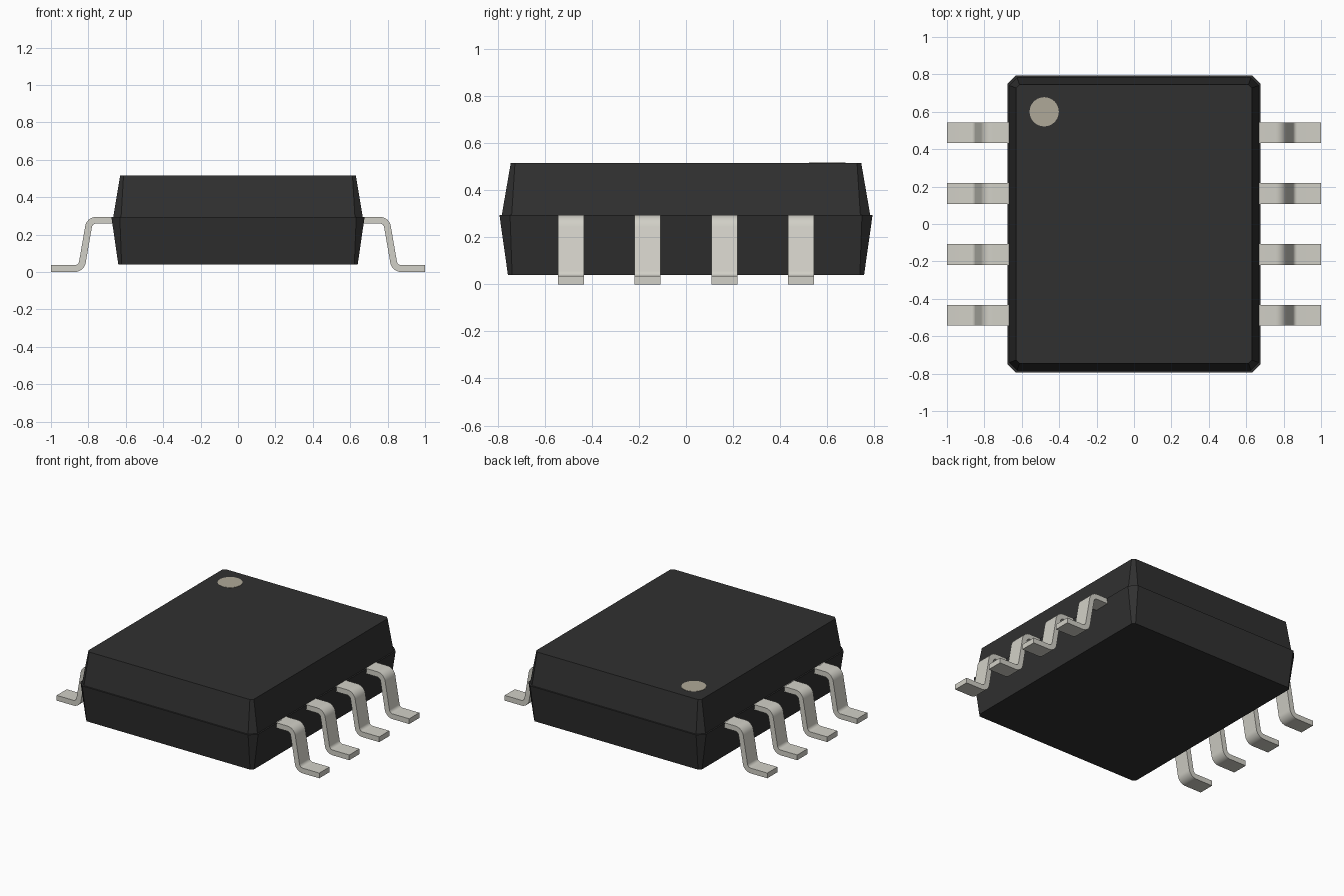
import bpy
import bmesh
import math
from mathutils import Vector

cube = bpy.data.objects.get("Cube")
if cube:
    bpy.data.objects.remove(cube, do_unlink=True)


def make_material(name, rgb):
    mat = bpy.data.materials.new(name)
    mat.use_nodes = True
    mat.diffuse_color = (*rgb, 1)
    mat.node_tree.nodes["Principled BSDF"].inputs["Base Color"].default_value = (*rgb, 1)
    return mat


BLACK = make_material("black plastic", (0.03, 0.03, 0.03))
METAL = make_material("tinned metal", (0.64, 0.63, 0.57))
TAN = make_material("tan marking", (0.43, 0.395, 0.315))


def finish(bm, name, mat):
    bmesh.ops.recalc_face_normals(bm, faces=bm.faces)
    mesh = bpy.data.meshes.new(name)
    bm.to_mesh(mesh)
    bm.free()
    mesh.materials.append(mat)
    obj = bpy.data.objects.new(name, mesh)
    bpy.context.collection.objects.link(obj)
    return obj


def loft(bm, rings):
    """Closed solid through rings that have equal point counts."""
    loops = [[bm.verts.new(p) for p in ring] for ring in rings]
    for a, b in zip(loops, loops[1:]):
        for i in range(len(a)):
            j = (i + 1) % len(a)
            bm.faces.new((a[i], a[j], b[j], b[i]))
    bm.faces.new(loops[0])
    bm.faces.new(loops[-1])


def octagon(x, y, z, cut):
    """Rectangle with cut corners at height z."""
    quarter = [(x, y - cut), (x - cut, y)]
    pts = quarter + [(-a, b) for a, b in reversed(quarter)]
    pts += [(-a, -b) for a, b in pts]
    return [(a, b, z) for a, b in pts]


# Moulded body: tapered halves with a small step at the parting line
bm = bmesh.new()
loft(bm, [octagon(0.64, 0.757, 0.04, 0.018),
          octagon(0.677, 0.793, 0.295, 0.045),
          octagon(0.667, 0.783, 0.295, 0.042),
          octagon(0.63, 0.745, 0.515, 0.018)])
finish(bm, "body", BLACK)

# Pin one marker
bm = bmesh.new()
disc = [(-0.48 + 0.078 * math.cos(a), 0.6 + 0.078 * math.sin(a))
        for a in (math.tau * i / 48 for i in range(48))]
loft(bm, [[(x, y, z) for x, y in disc] for z in (0.513, 0.517)])
finish(bm, "pin_one_marker", TAN)


def rounded_path(corners, radius, steps):
    """Centre line with an arc at each inner corner, as (point, direction)."""
    pts = [Vector(c) for c in corners]
    path = [(pts[0], (pts[1] - pts[0]).normalized())]
    for a, b, c in zip(pts, pts[1:], pts[2:]):
        d1, d2 = (b - a).normalized(), (c - b).normalized()
        turn = math.atan2(d1.x * d2.y - d1.y * d2.x, d1.dot(d2))
        side = math.copysign(radius, turn)
        start = b - d1 * radius * math.tan(abs(turn) / 2)
        centre = start + Vector((-d1.y, d1.x)) * side
        for i in range(steps + 1):
            t = math.atan2(d1.y, d1.x) + turn * i / steps
            d = Vector((math.cos(t), math.sin(t)))
            path.append((centre - Vector((-d.y, d.x)) * side, d))
    path.append((pts[-1], (pts[-1] - pts[-2]).normalized()))
    return path


# Gull-wing pins, four on each side
PATH = rounded_path([(0.6, 0.277), (0.793, 0.277), (0.838, 0.018), (1.0, 0.018)], 0.042, 8)
HALF_THICK, HALF_WIDTH = 0.018, 0.055


def pin(name, side, y):
    rings = []
    for p, d in PATH:
        n = Vector((-d.y, d.x)) * HALF_THICK
        top, low = p + n, p - n
        rings.append([(side * q.x, y + w, q.y) for q, w in
                      ((top, -HALF_WIDTH), (top, HALF_WIDTH), (low, HALF_WIDTH), (low, -HALF_WIDTH))])
    bm = bmesh.new()
    loft(bm, rings)
    obj = finish(bm, name, METAL)
    bpy.ops.object.select_all(action="DESELECT")
    obj.select_set(True)
    bpy.context.view_layer.objects.active = obj
    bpy.ops.object.shade_smooth_by_angle(angle=math.radians(30))


for side, label in ((1, "left"), (-1, "right")):
    for i in range(4):
        pin(f"{label}_pin_{i + 1}", side, (i - 1.5) * 0.326)
